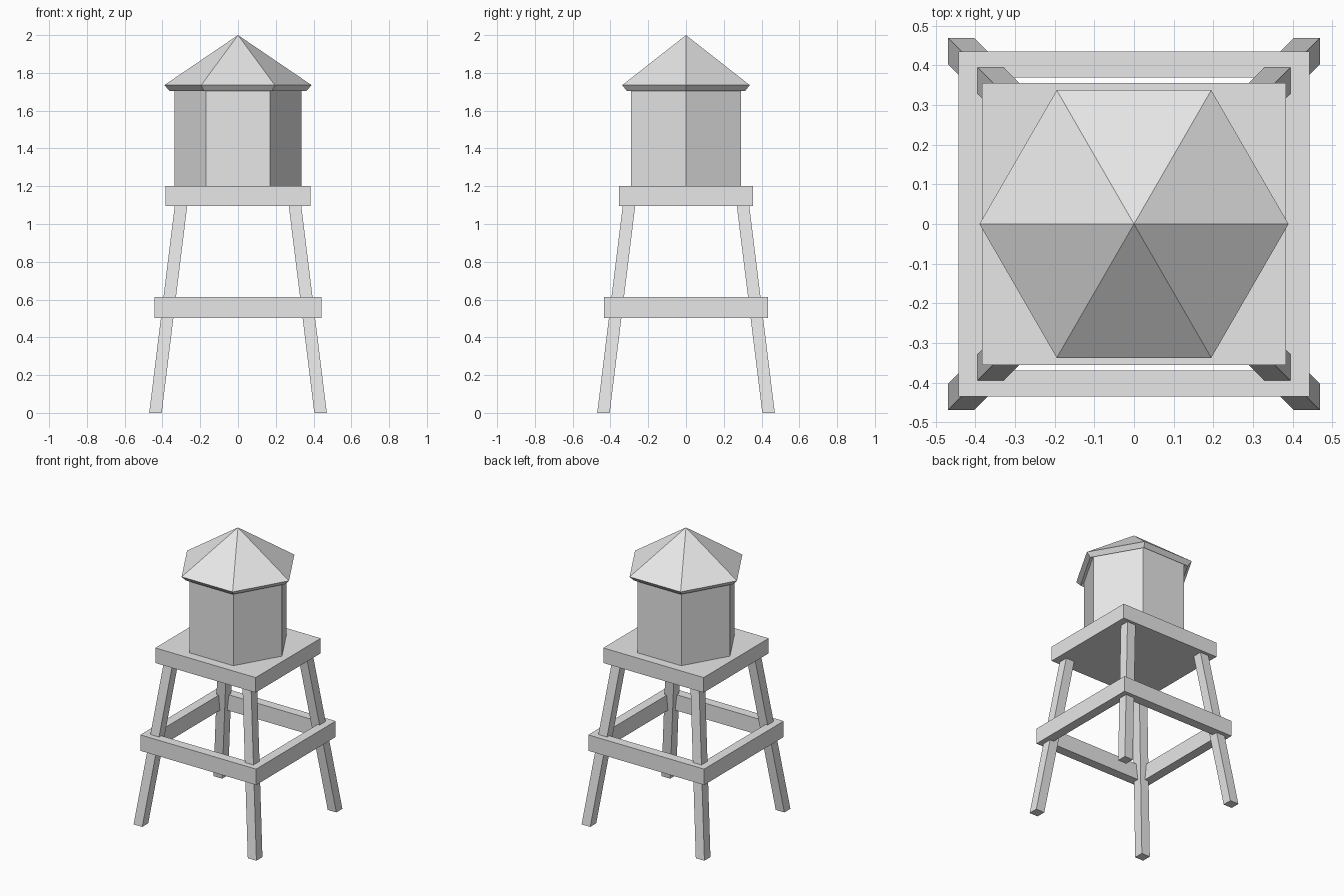
import bpy, bmesh, math

cube = bpy.data.objects.get("Cube")
if cube:
    bpy.data.objects.remove(cube, do_unlink=True)

grey = bpy.data.materials.new("plain_grey")
grey.use_nodes = True
COLOUR = (0.8, 0.8, 0.8, 1)
grey.diffuse_color = COLOUR
for node in grey.node_tree.nodes:
    if node.type == 'BSDF_PRINCIPLED':
        node.inputs["Base Color"].default_value = COLOUR


def finish(name, bm):
    bmesh.ops.recalc_face_normals(bm, faces=bm.faces)
    mesh = bpy.data.meshes.new(name)
    bm.to_mesh(mesh)
    bm.free()
    mesh.materials.append(grey)
    obj = bpy.data.objects.new(name, mesh)
    bpy.context.collection.objects.link(obj)
    return obj


def loft(name, loops):
    """Closed solid through matching loops of points; one-point loops are tips."""
    bm = bmesh.new()
    rings = [[bm.verts.new(p) for p in loop] for loop in loops]
    for a, b in zip(rings, rings[1:]):
        n = max(len(a), len(b))
        for i in range(n):
            j = (i + 1) % n
            corners = [a[i % len(a)], a[j % len(a)], b[j % len(b)], b[i % len(b)]]
            bm.faces.new(list(dict.fromkeys(corners)))
    for ring in (rings[0], rings[-1]):
        if len(ring) > 2:
            bm.faces.new(ring)
    return finish(name, bm)


def rect(x0, x1, y0, y1, z):
    return [(x0, y0, z), (x1, y0, z), (x1, y1, z), (x0, y1, z)]


def box(name, x0, x1, y0, y1, z0, z1):
    return loft(name, [rect(x0, x1, y0, y1, z0), rect(x0, x1, y0, y1, z1)])


def hexagon(radius, z):
    return [(radius * math.cos(i * math.pi / 3),
             radius * math.sin(i * math.pi / 3), z) for i in range(6)]


# Four legs leaning inwards, cut level at the ground
SIDES = {"left": 1, "right": -1}
ENDS = {"front": -1, "back": 1}
for end, sy in ENDS.items():
    for side, sx in SIDES.items():
        loops = [rect(sx * (r - 0.066), sx * r, sy * (r - 0.066), sy * r, z)
                 for r, z in ((0.47, 0), (0.332, 1.12))]
        loft(f"{end}_{side}_leg", loops)

# Brace frame around the legs
BX, BY, BEAM = 0.443, 0.435, 0.065
for end, sy in ENDS.items():
    y0, y1 = sorted((sy * BY, sy * (BY - BEAM)))
    box(f"{end}_brace", -BX, BX, y0, y1, 0.503, 0.613)
for side, sx in SIDES.items():
    x0, x1 = sorted((sx * BX, sx * (BX - BEAM)))
    box(f"{side}_brace", x0, x1, BEAM - BY, BY - BEAM, 0.503, 0.613)

# Platform
box("platform", -0.384, 0.384, -0.356, 0.356, 1.096, 1.2)

# Six-sided tank
loft("tank", [hexagon(0.337, 1.2), hexagon(0.337, 1.722)])

# Roof shell with a slanted rim and hollow underside
loft("roof", [[(0, 0, 2)], hexagon(0.39, 1.735),
              hexagon(0.362, 1.705), [(0, 0, 1.951)]])
